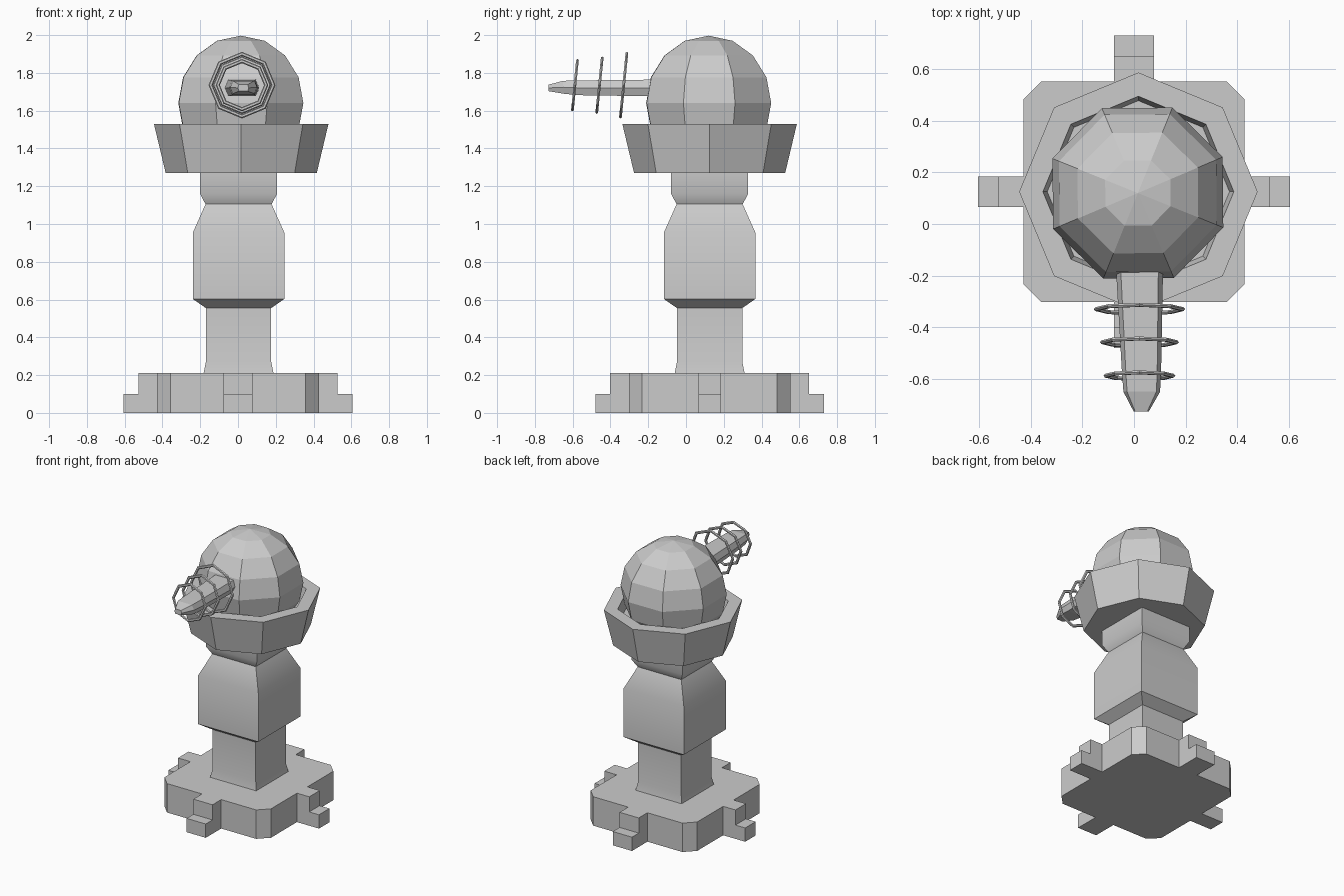
import bpy, bmesh
from math import pi, sin, cos, radians
from mathutils import Matrix, Vector

if "Cube" in bpy.data.objects:
    bpy.data.objects.remove(bpy.data.objects["Cube"])

CY = 0.125  # y centre of the pedestal


def loft(name, rings, loc=(0, 0, 0)):
    """Skin a stack of matching point rings and cap both ends."""
    bm = bmesh.new()
    loops = [[bm.verts.new(p) for p in ring] for ring in rings]
    n = len(loops[0])
    for a, b in zip(loops, loops[1:]):
        for i in range(n):
            j = (i + 1) % n
            bm.faces.new((a[i], a[j], b[j], b[i]))
    bm.faces.new(loops[0])
    bm.faces.new(loops[-1])
    bmesh.ops.recalc_face_normals(bm, faces=bm.faces)
    mesh = bpy.data.meshes.new(name)
    bm.to_mesh(mesh)
    bm.free()
    obj = bpy.data.objects.new(name, mesh)
    obj.location = loc
    bpy.context.collection.objects.link(obj)
    return obj


def polygon(r, z, sides):
    return [(r * cos(2 * pi * i / sides), r * sin(2 * pi * i / sides), z) for i in range(sides)]


def square(h, z):
    return [(h, h, z), (-h, h, z), (-h, -h, z), (h, -h, z)]


# Base plate with chamfered corners
def chamfered(h, c, z):
    k = h - c
    return [(h, -k, z), (h, k, z), (k, h, z), (-k, h, z),
            (-h, k, z), (-h, -k, z), (-k, -h, z), (k, -h, z)]


loft("base_plate", [chamfered(0.428, 0.07, z) for z in (0, 0.21)], (0, CY, 0))

# Stepped tabs on the four sides
step = [(0.40, 0), (0.605, 0), (0.605, 0.10), (0.527, 0.10), (0.527, 0.21), (0.40, 0.21)]
for i, name in enumerate(("right", "back", "left", "front")):
    w = 0.077 if i % 2 else 0.06
    tab = loft(name + "_tab", [[(x, s * w, z) for x, z in step] for s in (-1, 1)], (0, CY, 0))
    tab.rotation_euler.z = i * pi / 2

# Square column, swollen in the middle
profile = [(0.187, 0.20), (0.173, 0.27), (0.173, 0.555), (0.242, 0.603), (0.242, 0.955),
           (0.175, 1.105), (0.204, 1.16), (0.204, 1.28)]
column = loft("column", [square(h, z) for h, z in profile], (0.003, CY, 0))
bpy.context.view_layer.objects.active = column
column.select_set(True)
bpy.ops.object.shade_smooth_by_angle(angle=radians(30))
column.select_set(False)

# Octagonal cup with a recessed floor
cup = [(0.40, 1.27), (0.462, 1.53), (0.37, 1.53), (0.353, 1.45)]
loft("cup", [polygon(r, z, 8) for r, z in cup], (0.017, CY, 0))

# Faceted ball head
bpy.ops.mesh.primitive_uv_sphere_add(segments=8, ring_count=8, radius=0.357,
                                     location=(0.015, 0.12, 1.64),
                                     rotation=(0, 0, radians(23)))
bpy.context.object.name = "ball_head"


# Flattened barrel tapering to a blunt tip
def barrel_ring(y, x, w, lo, hi):
    mid = (lo + hi) / 2
    return [(x - w, y, mid), (x - w * 0.8, y, hi), (x + w * 0.8, y, hi),
            (x + w, y, mid), (x + w * 0.8, y, lo), (x - w * 0.8, y, lo)]


loft("barrel", [barrel_ring(*s) for s in [
    (-0.10, 0.020, 0.094, 1.675, 1.765), (-0.57, 0.029, 0.076, 1.682, 1.760),
    (-0.65, 0.030, 0.071, 1.690, 1.758), (-0.727, 0.028, 0.029, 1.703, 1.738)]])

# Three tilted rings around the barrel, shrinking toward the tip
for i, (y, r) in enumerate([(-0.33, 0.177), (-0.458, 0.153), (-0.588, 0.139)]):
    bpy.ops.mesh.primitive_torus_add(major_segments=8, minor_segments=6,
                                     major_radius=r - 0.011, minor_radius=0.011,
                                     location=(0.021, y, 1.735),
                                     rotation=(pi / 2 - 0.1, 0, 0))
    bpy.context.object.name = f"barrel_ring_{i + 1}"
    bpy.context.object.scale.z = 0.75
